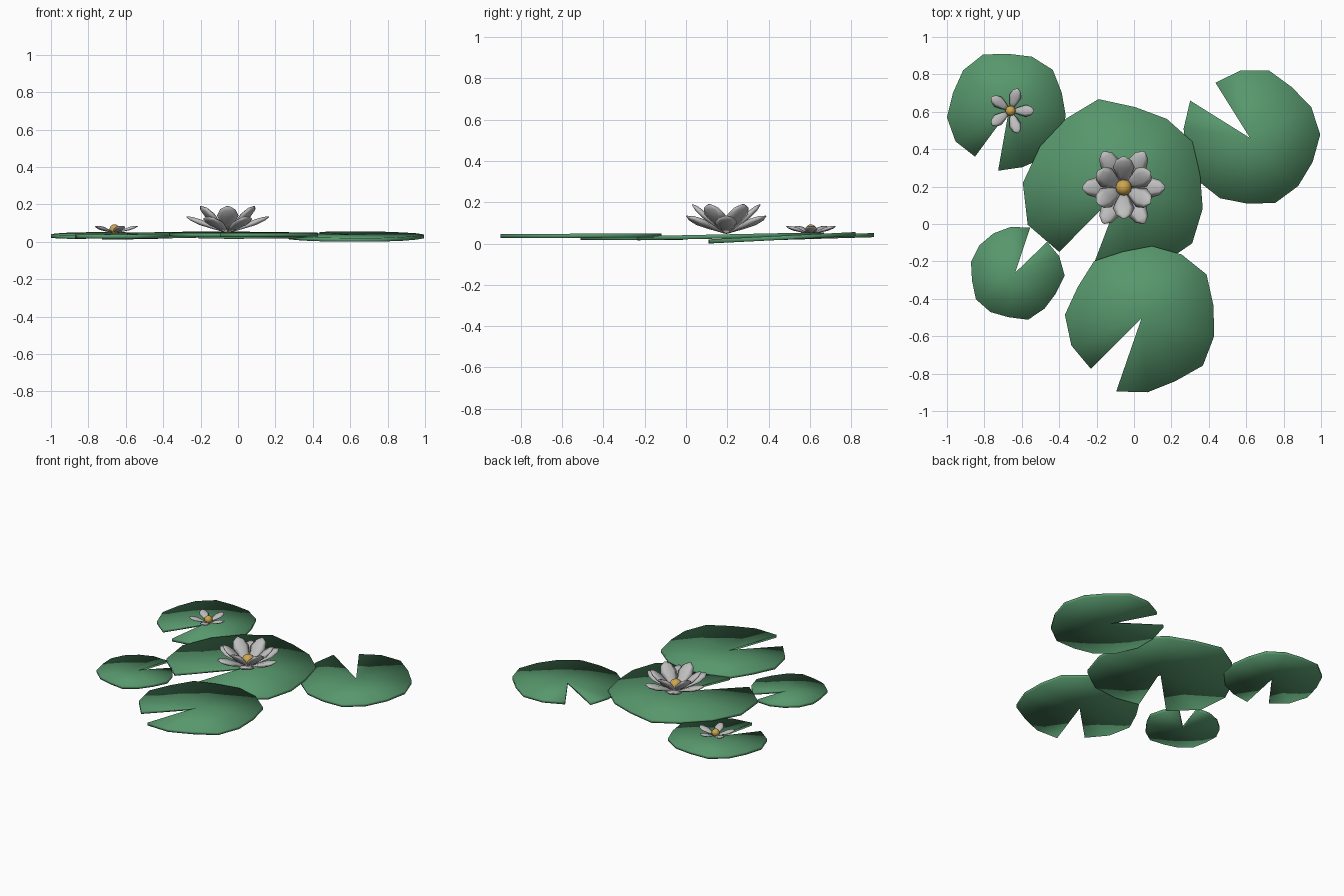
import bpy, bmesh, math
from mathutils import Matrix, Vector

if "Cube" in bpy.data.objects:
    bpy.data.objects.remove(bpy.data.objects["Cube"])


def material(name, rgb):
    m = bpy.data.materials.new(name)
    m.diffuse_color = (*rgb, 1)
    m.use_nodes = True
    m.node_tree.nodes["Principled BSDF"].inputs["Base Color"].default_value = m.diffuse_color
    return m


LEAF = material("leaf_green", (0.095, 0.31, 0.15))
PETAL = material("petal_white", (0.52, 0.52, 0.52))
CORE = material("pollen_yellow", (0.62, 0.38, 0.075))


def finish(bm, name, mat):
    bmesh.ops.recalc_face_normals(bm, faces=bm.faces)
    for f in bm.faces:
        f.smooth = True
    me = bpy.data.meshes.new(name)
    bm.to_mesh(me)
    bm.free()
    me.materials.append(mat)
    ob = bpy.data.objects.new(name, me)
    bpy.context.collection.objects.link(ob)
    return ob


# Notched leaf: a fan around the notch tip, slightly tilted in y, then thickened
def pad(name, cx, cy, z, slope, start, end, radii, thick=0.02):
    bm = bmesh.new()
    hub = bm.verts.new((cx, cy, z))
    rim = []
    for i, r in enumerate(radii):
        a = math.radians(start + (end - start) * i / (len(radii) - 1))
        dy = r * math.sin(a)
        rim.append(bm.verts.new((cx + r * math.cos(a), cy + dy, z + slope * dy)))
    for a, b in zip(rim, rim[1:]):
        bm.faces.new((hub, a, b))
    top = bmesh.ops.extrude_face_region(bm, geom=bm.faces[:], use_keep_orig=True)
    verts = [g for g in top["geom"] if isinstance(g, bmesh.types.BMVert)]
    bmesh.ops.translate(bm, verts=verts, vec=(0, 0, thick))
    finish(bm, name, LEAF)


# Petal: six-sided rings along its length, widest past the middle
PROFILE = [(0.0, 0.2), (0.3, 0.65), (0.62, 1.0), (0.87, 0.72), (1.0, 0.15)]


def add_petal(bm, matrix, length, width, thick):
    rings = []
    for t, s in PROFILE:
        ring = []
        for k in range(6):
            a = math.tau * k / 6
            p = Vector((t * length, s * width / 2 * math.cos(a),
                        s * thick / 2 * math.sin(a)))
            ring.append(bm.verts.new(matrix @ p))
        rings.append(ring)
    for a, b in zip(rings, rings[1:]):
        for k in range(6):
            j = (k + 1) % 6
            bm.faces.new((a[k], a[j], b[j], b[k]))
    bm.faces.new(rings[0])
    bm.faces.new(rings[-1])


# Ring of petals leaning from an inner radius up to the tip radius and height
def petal_ring(name, centre, count, turn, r0, r1, rise, width, thick):
    bm = bmesh.new()
    run = r1 - r0
    for i in range(count):
        m = (Matrix.Translation(centre)
             @ Matrix.Rotation(math.radians(turn) + math.tau * i / count, 4, 'Z')
             @ Matrix.Translation((r0, 0, 0))
             @ Matrix.Rotation(-math.atan2(rise, run), 4, 'Y'))
        add_petal(bm, m, math.hypot(run, rise), width, thick)
    finish(bm, name, PETAL)


def flower_core(name, centre, radius):
    bm = bmesh.new()
    bmesh.ops.create_uvsphere(bm, u_segments=12, v_segments=8, radius=radius,
                              matrix=Matrix.Translation(centre))
    finish(bm, name, CORE)


# Leaves
pad("back_left_pad", -.67, .605, .022, .03, 260, 593.7,
    [.325, .31, .315, .32, .306, .30, .322, .315, .305, .331, .326, .313, .332, .328, .304])
pad("centre_pad", -.06, .195, .025, .021, 249.2, 585.4,
    [.423, .43, .46, .476, .442, .419, .446, .436, .435, .49, .477, .494, .535, .546, .484])
pad("right_pad", .62, .46, .018, .05, 148, 482,
    [.377, .358, .36, .36, .36, .351, .373, .364, .359, .376, .367, .352, .375, .364, .348])
pad("front_pad", .04, -.505, .028, .004, 250.9, 585,
    [.413, .396, .381, .414, .40, .391, .42, .404, .391, .371, .398, .38, .41, .402, .382])
pad("small_left_pad", -.635, -.26, .018, 0, 71.6, 404,
    [.253, .246, .24, .241, .243, .235, .254, .249, .241, .261, .248, .244, .265, .251, .237])

# Large flower
petal_ring("large_outer_petals", (-.055, .195, .055), 6, 0, .02, .22, .078, .11, .035)
petal_ring("large_inner_petals", (-.055, .195, .06), 6, 30, .02, .165, .13, .115, .035)
flower_core("large_flower_core", (-.055, .195, .09), .043)

# Small flower
petal_ring("small_petals", (-.66, .605, .05), 5, 0, .012, .125, .034, .065, .02)
flower_core("small_flower_core", (-.66, .605, .066), .027)
